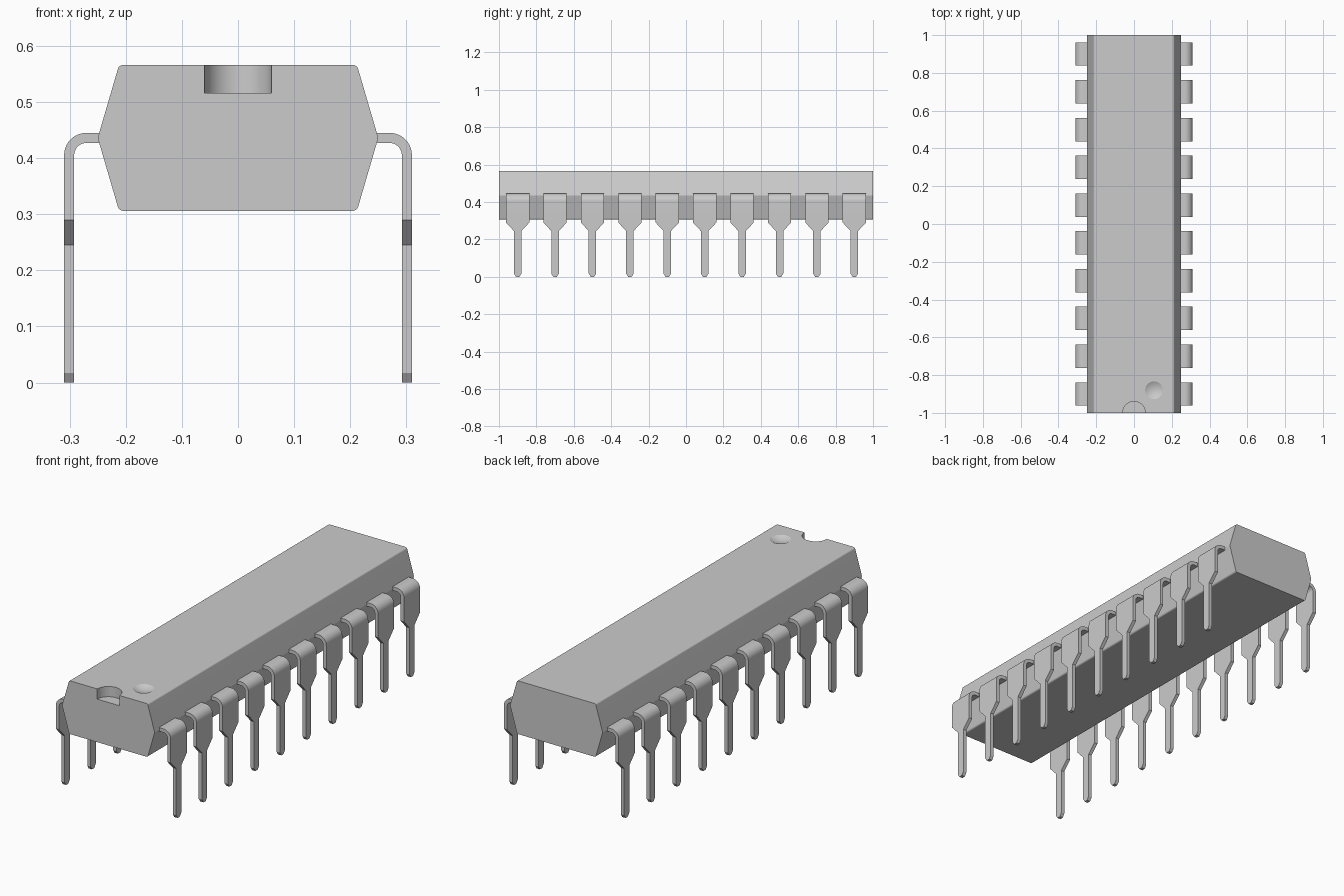
import bpy, bmesh
from math import sin, cos, pi, radians

cube = bpy.data.objects.get("Cube")
if cube:
    bpy.data.objects.remove(cube, do_unlink=True)

grey = bpy.data.materials.new("plain grey")
grey.use_nodes = True
grey.diffuse_color = (0.6, 0.6, 0.6, 1)
bsdf = next(n for n in grey.node_tree.nodes if n.type == 'BSDF_PRINCIPLED')
bsdf.inputs["Base Color"].default_value = (0.6, 0.6, 0.6, 1)


def add_object(name, mesh):
    obj = bpy.data.objects.new(name, mesh)
    bpy.context.collection.objects.link(obj)
    return obj


def mesh_from(name, bm):
    bmesh.ops.recalc_face_normals(bm, faces=bm.faces[:])
    mesh = bpy.data.meshes.new(name)
    bm.to_mesh(mesh)
    bm.free()
    mesh.materials.append(grey)
    return mesh


def activate(obj):
    bpy.ops.object.select_all(action='DESELECT')
    obj.select_set(True)
    bpy.context.view_layer.objects.active = obj


def smooth(obj):
    activate(obj)
    bpy.ops.object.shade_smooth_by_angle(angle=radians(20))


# Body: six-sided section extruded along y, with softened top and bottom edges
TOP, MID, BOTTOM = 0.566, 0.436, 0.306
half = [(0.212, BOTTOM), (0.25, MID), (0.212, TOP)]
section = half + [(-x, z) for x, z in reversed(half)]
bm = bmesh.new()
front = bm.faces.new([bm.verts.new((x, -1, z)) for x, z in section])
extruded = bmesh.ops.extrude_face_region(bm, geom=[front], use_keep_orig=True)
bmesh.ops.translate(bm, vec=(0, 2, 0),
                    verts=[g for g in extruded["geom"] if isinstance(g, bmesh.types.BMVert)])
long_edges = [e for e in bm.edges
              if abs(e.verts[0].co.y - e.verts[1].co.y) > 1
              and abs(e.verts[0].co.z - MID) > 0.1]
bmesh.ops.bevel(bm, geom=long_edges, offset=0.007, segments=5, profile=0.5, affect='EDGES')
body = add_object("body", mesh_from("body", bm))

# Cutters: round end notch and shallow spherical dimple
bm = bmesh.new()
bmesh.ops.create_cone(bm, cap_ends=True, segments=64, radius1=0.06, radius2=0.06, depth=0.2)
notch = add_object("notch_cutter", mesh_from("notch_cutter", bm))
notch.location = (0, -1, 0.616)

rim, depth = 0.047, 0.012
ball = (rim ** 2 + depth ** 2) / (2 * depth)
bm = bmesh.new()
bmesh.ops.create_uvsphere(bm, u_segments=48, v_segments=40, radius=ball)
dimple = add_object("dimple_cutter", mesh_from("dimple_cutter", bm))
dimple.location = (0.106, -0.88, TOP + ball - depth)

for cutter in (notch, dimple):
    cutter.hide_render = True
    cut = body.modifiers.new("cut", 'BOOLEAN')
    cut.object = cutter
    cut.operation = 'DIFFERENCE'
    cut.solver = 'EXACT'
    activate(body)
    bpy.ops.object.modifier_apply(modifier=cut.name)
    bpy.data.objects.remove(cutter, do_unlink=True)
smooth(body)
body.modifiers.new("even_shading", 'WEIGHTED_NORMAL').keep_sharp = True

# Pin: flat strip that bends down, narrows and ends in a chamfered tip
OUTER, INNER, WIDE, THIN = 0.04, 0.022, 0.062, 0.02
cx, cz = 0.27, 0.405
stations = [((0.2, cz + OUTER), (0.2, cz + INNER), WIDE)]
for i in range(11):
    a = pi / 2 * (1 - i / 10)
    stations.append(((cx + OUTER * cos(a), cz + OUTER * sin(a)),
                     (cx + INNER * cos(a), cz + INNER * sin(a)), WIDE))
for z, w in ((0.29, WIDE), (0.245, THIN), (0.017, THIN), (0, 0.009)):
    stations.append(((cx + OUTER, z), (cx + INNER, z), w))

bm = bmesh.new()
rings = []
for (ox, oz), (ix, iz), w in stations:
    rings.append([bm.verts.new(p) for p in
                  ((ox, -w, oz), (ox, w, oz), (ix, w, iz), (ix, -w, iz))])
for a, b in zip(rings, rings[1:]):
    for i in range(4):
        j = (i + 1) % 4
        bm.faces.new((a[i], a[j], b[j], b[i]))
bm.faces.new(rings[0])
bm.faces.new(rings[-1])
pin_mesh = mesh_from("pin", bm)

# Two rows of ten pins
for side, turn in (("left", 0), ("right", pi)):
    for i in range(10):
        pin = add_object(f"{side}_pin_{i + 1}", pin_mesh)
        pin.location.y = -0.9 + 0.2 * i
        pin.rotation_euler.z = turn
        if side == "left" and i == 0:
            smooth(pin)
        pin.modifiers.new("even_shading", 'WEIGHTED_NORMAL').keep_sharp = True
